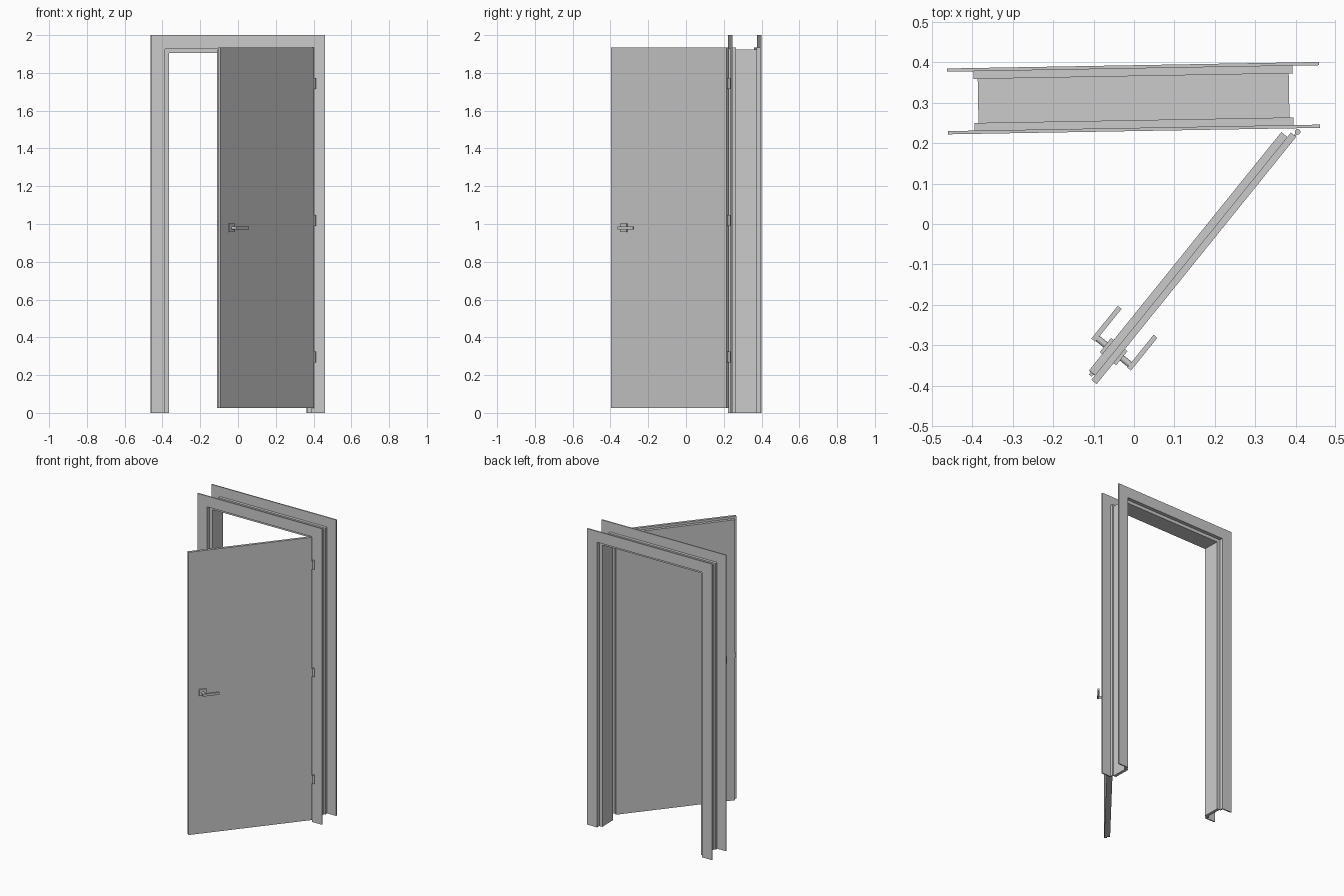
import bpy, bmesh, math
from mathutils import Matrix, Vector

if "Cube" in bpy.data.objects:
    bpy.data.objects.remove(bpy.data.objects["Cube"])

FRAME = Matrix.Translation((-0.001, 0.3115, 0)) @ Matrix.Rotation(math.radians(1.0), 4, 'Z')
DOOR = Matrix.Rotation(math.radians(51.1), 4, 'Z')   # leaf: local x along width, y through thickness


def finish(name, bm, matrix):
    bmesh.ops.recalc_face_normals(bm, faces=bm.faces)
    me = bpy.data.meshes.new(name)
    bm.to_mesh(me)
    bm.free()
    ob = bpy.data.objects.new(name, me)
    bpy.context.collection.objects.link(ob)
    ob.matrix_world = matrix
    return ob


def box(name, x, y, z, matrix=DOOR):
    """Box from (min, max) ranges."""
    bm = bmesh.new()
    bmesh.ops.create_cube(bm, size=1)
    for v in bm.verts:
        v.co = Vector([r[0] if c < 0 else r[1] for c, r in zip(v.co, (x, y, z))])
    return finish(name, bm, matrix)


def cylinder(name, radius, length, local, matrix, segments=16):
    bm = bmesh.new()
    bmesh.ops.create_cone(bm, cap_ends=True, segments=segments, radius1=radius,
                          radius2=radius, depth=length, matrix=local)
    ob = finish(name, bm, matrix)
    bpy.context.view_layer.objects.active = ob
    ob.select_set(True)
    bpy.ops.object.shade_smooth_by_angle()
    ob.select_set(False)
    return ob


def sweep_frame(name, profile):
    """Sweep a (distance from centre, depth) profile up, across and down with mitred corners."""
    bm = bmesh.new()
    rise = 1.5395
    stations = [lambda d, y: (-d, y, 0), lambda d, y: (-d, y, d + rise),
                lambda d, y: (d, y, d + rise), lambda d, y: (d, y, 0)]
    rings = [[bm.verts.new(s(d, y)) for d, y in profile] for s in stations]
    n = len(profile)
    for a, b in zip(rings, rings[1:]):
        for i in range(n):
            j = (i + 1) % n
            bm.faces.new((a[i], a[j], b[j], b[i]))
    bm.faces.new(rings[0])
    bm.faces.new(rings[-1])
    return finish(name, bm, FRAME)


# Frame: rebated lining with casing on both wall faces
half = [(0.365, -0.0575), (0.387, -0.0575), (0.387, -0.0815), (0.4605, -0.0815),
        (0.4605, -0.0735), (0.395, -0.0735), (0.395, -0.0545), (0.385, -0.0545)]
sweep_frame("door_frame", half + [(d, -y) for d, y in reversed(half)])

# Door leaf: wide front layer and narrower rebated back layer
box("door_front_layer", (-0.3665, 0.420), (-0.177, -0.160), (0.025, 1.935))
box("door_back_layer", (-0.352, 0.406), (-0.160, -0.141), (0.025, 1.92))

# Handles on both faces, mirrored about the leaf centre
for side, label in ((-1, "front"), (1, "back")):
    def depth(a, b):
        return tuple(sorted((-0.159 + side * a, -0.159 + side * b)))
    box(label + "_rosette", (-0.300, -0.255), depth(0.017, 0.026), (0.958, 1.002))
    cylinder(label + "_handle_neck", 0.008, 0.034,
             Matrix.Translation((-0.277, -0.159 + side * 0.041, 0.978)) @ Matrix.Rotation(math.pi / 2, 4, 'X'),
             DOOR)
    box(label + "_lever", (-0.287, -0.183), depth(0.051, 0.063), (0.970, 0.986))

# Lock face plate and latch on the free edge
box("lock_plate", (-0.3535, -0.350), (-0.158, -0.144), (0.91, 1.065))
box("latch_bolt", (-0.360, -0.350), (-0.156, -0.147), (0.99, 1.015))

# Hinges: knuckle, pin caps and a leaf reaching the door edge
for i, z in enumerate((0.297, 1.018, 1.745), 1):
    pos = Matrix.Translation((0.405, 0.228, z))
    cylinder(f"hinge_knuckle_{i}", 0.007, 0.058, Matrix(), pos)
    box(f"hinge_leaf_{i}", (0.404, 0.432), (-0.174, -0.170), (z - 0.026, z + 0.026))
